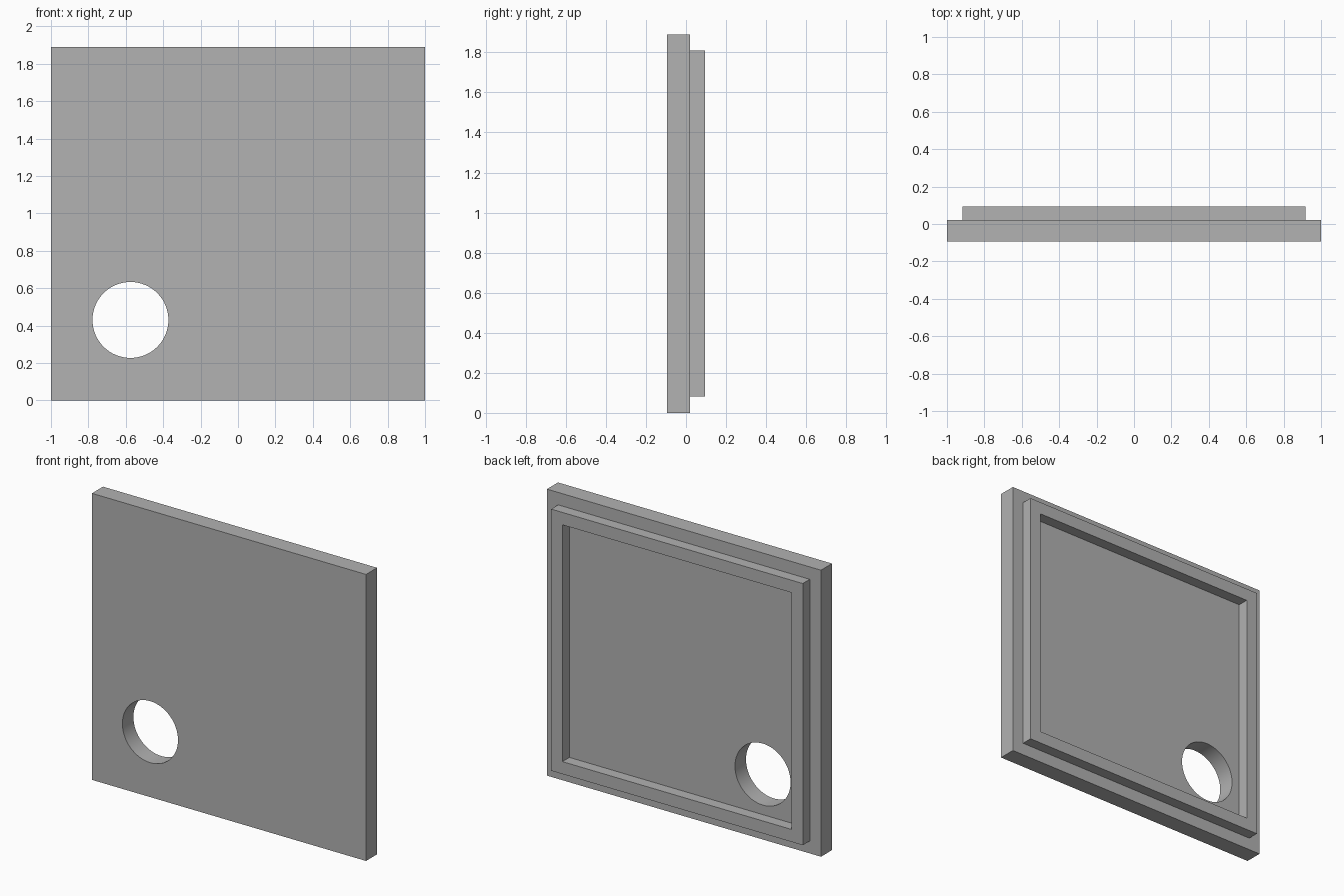
import bpy
import bmesh
from mathutils import Matrix, Vector

cube = bpy.data.objects.get("Cube")
if cube:
    bpy.data.objects.remove(cube, do_unlink=True)

WIDTH, HEIGHT = 2.0, 1.89
FRONT, STEP, BACK = -0.094, 0.021, 0.094   # depth levels along y
MARGIN = 0.116                             # border width and rim width
HOLE_X, HOLE_Z, HOLE_R = -0.575, 0.43, 0.203

# Single grey finish
grey = bpy.data.materials.new("plain_grey")
grey.use_nodes = True
grey.diffuse_color = (0.445, 0.445, 0.445, 1)
grey.node_tree.nodes["Principled BSDF"].inputs["Base Color"].default_value = grey.diffuse_color


def make_object(name, bm):
    bmesh.ops.recalc_face_normals(bm, faces=bm.faces)
    mesh = bpy.data.meshes.new(name)
    bm.to_mesh(mesh)
    bm.free()
    mesh.materials.append(grey)
    obj = bpy.data.objects.new(name, mesh)
    bpy.context.scene.collection.objects.link(obj)
    return obj


# Panel: a slab whose back face carries a raised square rim
bm = bmesh.new()
bmesh.ops.create_cube(bm, size=1, matrix=Matrix.Translation((0, (FRONT + STEP) / 2, HEIGHT / 2))
                      @ Matrix.Diagonal((WIDTH, STEP - FRONT, HEIGHT, 1)))
bm.normal_update()
back = max(bm.faces, key=lambda f: f.normal.y)
bmesh.ops.inset_region(bm, faces=[back], thickness=MARGIN)
rim = bmesh.ops.inset_region(bm, faces=[back], thickness=MARGIN)["faces"]
raised = bmesh.ops.extrude_face_region(bm, geom=rim)["geom"]
verts = [v for v in raised if isinstance(v, bmesh.types.BMVert)]
bmesh.ops.translate(bm, verts=verts, vec=Vector((0, BACK - STEP, 0)))
panel = make_object("panel", bm)

# Round hole bored through the slab and the edge of the rim
bm = bmesh.new()
bmesh.ops.create_cone(bm, cap_ends=True, segments=64, radius1=HOLE_R, radius2=HOLE_R, depth=1,
                      matrix=Matrix.Translation((HOLE_X, 0, HOLE_Z)) @ Matrix.Rotation(1.5707963, 4, "X"))
cutter = make_object("hole_cutter", bm)
cutter.hide_render = True
cut = panel.modifiers.new("hole", "BOOLEAN")
cut.operation = "DIFFERENCE"
cut.solver = "EXACT"
cut.object = cutter

# Apply the cut, drop the helper and smooth only the hole wall
bpy.ops.object.select_all(action="DESELECT")
panel.select_set(True)
bpy.context.view_layer.objects.active = panel
bpy.ops.object.modifier_apply(modifier=cut.name)
bpy.data.objects.remove(cutter, do_unlink=True)
bpy.ops.object.shade_smooth_by_angle(angle=0.5)
